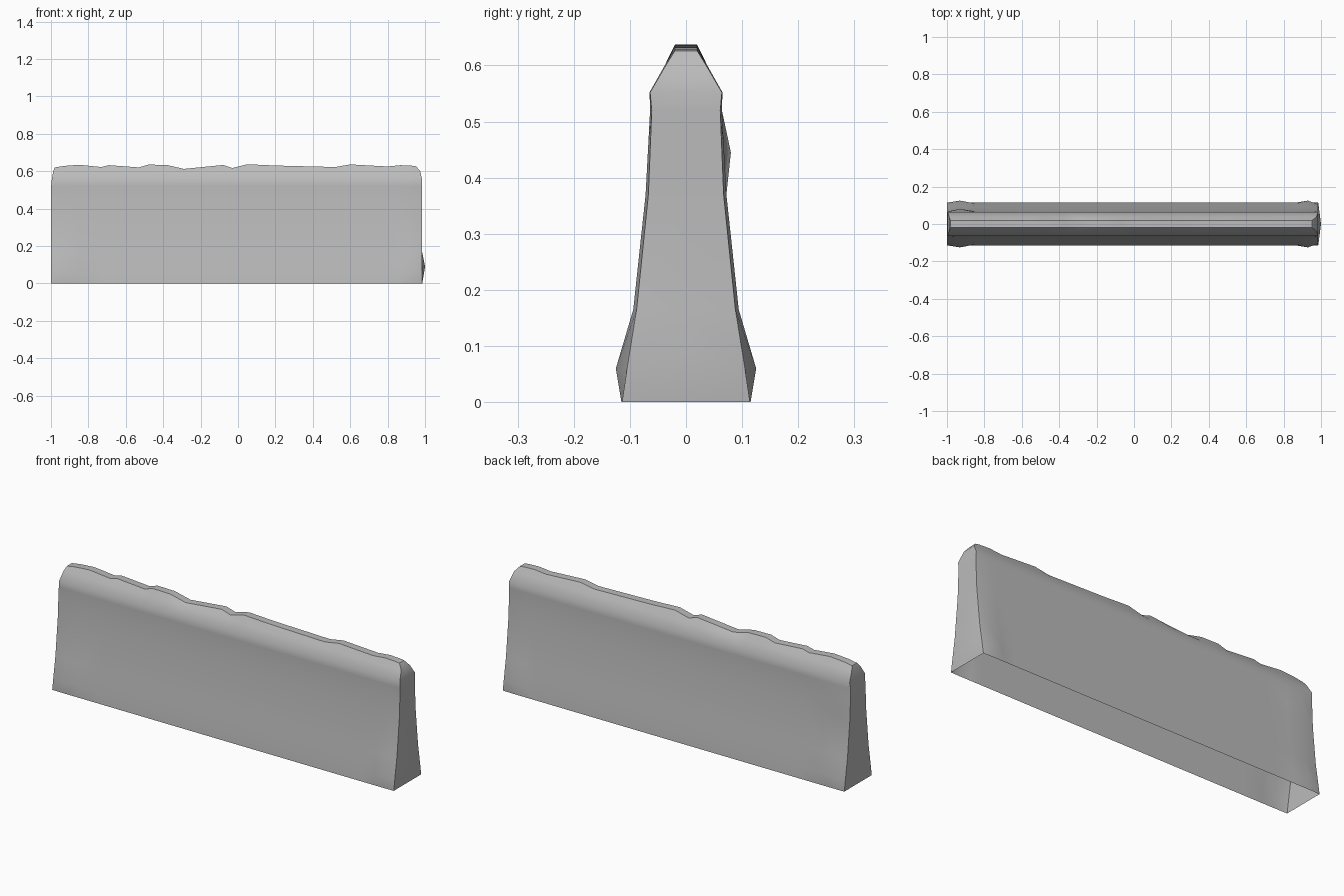
import bpy
import bmesh

cube = bpy.data.objects.get("Cube")
if cube:
    bpy.data.objects.remove(cube, do_unlink=True)

# Plain concrete colour
concrete = bpy.data.materials.new("concrete grey")
concrete.use_nodes = True
GREY = (0.5, 0.5, 0.5, 1)
concrete.diffuse_color = GREY
concrete.node_tree.nodes["Principled BSDF"].inputs["Base Color"].default_value = GREY

# Cross-section rows: height, half width along the body, half width at the ends
ROWS = [(0, .115, .114), (.06, .110, .105), (.165, .094, .088), (.37, .072, .067),
        (.445, .068, .064), (.52, .064, .061), (.552, .065, .064), (.60, .038, .036),
        (.63, .02, .02)]
TOP = len(ROWS) - 1

# Worn crest: position along the wall and height
CREST = [(-.98, .62), (-.93, .628), (-.85, .634), (-.73, .622), (-.69, .632), (-.53, .62),
         (-.48, .635), (-.38, .633), (-.29, .612), (-.21, .62), (-.08, .633), (-.03, .617),
         (.05, .637), (.2, .63), (.52, .622), (.6, .636), (.8, .625), (.87, .632),
         (.93, .629), (.95, .626)]


def end_x(sign, row):
    """Ends are upright, then lean inwards at the top."""
    if sign < 0:
        return {5: -.999, 6: -.996, 7: -.988, 8: -.98}.get(row, -1)
    return {7: .974, 8: .952}.get(row, .985)


def section(bm, x, crest, sign=0):
    """One cross-section: front and back vertices on every row."""
    ring = []
    for i, (z, body, end) in enumerate(ROWS):
        w = end if sign else body
        front = back = w
        if abs(abs(x) - .93) < .01 and i == 1:   # swollen foot near the ends
            front = back = .125
        if abs(x + .93) < .01 and i == 4:        # lump on the back
            back = .08
        px = end_x(sign, i) if sign else x
        pz = crest if i == TOP else z
        ring.append((bm.verts.new((px, -front, pz)), bm.verts.new((px, back, pz))))
    return ring


def end_cap(bm, ring, sign):
    """Close an end with a middle column, chipped outwards on the left end."""
    mid = []
    for i, (a, b) in enumerate(ring):
        co = (a.co + b.co) / 2
        if sign > 0 and i == 1:
            co.x, co.z = 1, .09
        mid.append(bm.verts.new(co))
    for i in range(TOP):
        for side in (0, 1):
            bm.faces.new((ring[i][side], mid[i], mid[i + 1], ring[i + 1][side]))
    return mid


bm = bmesh.new()
rings = [section(bm, -1, CREST[0][1], -1)]
rings += [section(bm, x, z) for x, z in CREST[1:-1]]
rings.append(section(bm, 1, CREST[-1][1], 1))

# Long sides and crest; the underside stays open
for r, s in zip(rings, rings[1:]):
    for i in range(TOP):
        for side in (0, 1):
            bm.faces.new((r[i][side], s[i][side], s[i + 1][side], r[i + 1][side]))
first, last = end_cap(bm, rings[0], -1), end_cap(bm, rings[-1], 1)
for k, (r, s) in enumerate(zip(rings, rings[1:])):
    quad = [r[TOP][0], s[TOP][0], s[TOP][1], r[TOP][1]]
    if k == 0:
        quad.append(first[TOP])
    if k == len(rings) - 2:
        quad.insert(2, last[TOP])
    bm.faces.new(quad)
bmesh.ops.recalc_face_normals(bm, faces=bm.faces)

mesh = bpy.data.meshes.new("concrete_barrier")
bm.to_mesh(mesh)
bm.free()
mesh.materials.append(concrete)
barrier = bpy.data.objects.new("concrete_barrier", mesh)
bpy.context.collection.objects.link(barrier)

# Smooth flanks with crisp crest and end edges
bpy.ops.object.select_all(action="DESELECT")
barrier.select_set(True)
bpy.context.view_layer.objects.active = barrier
bpy.ops.object.shade_smooth_by_angle(angle=0.7)
